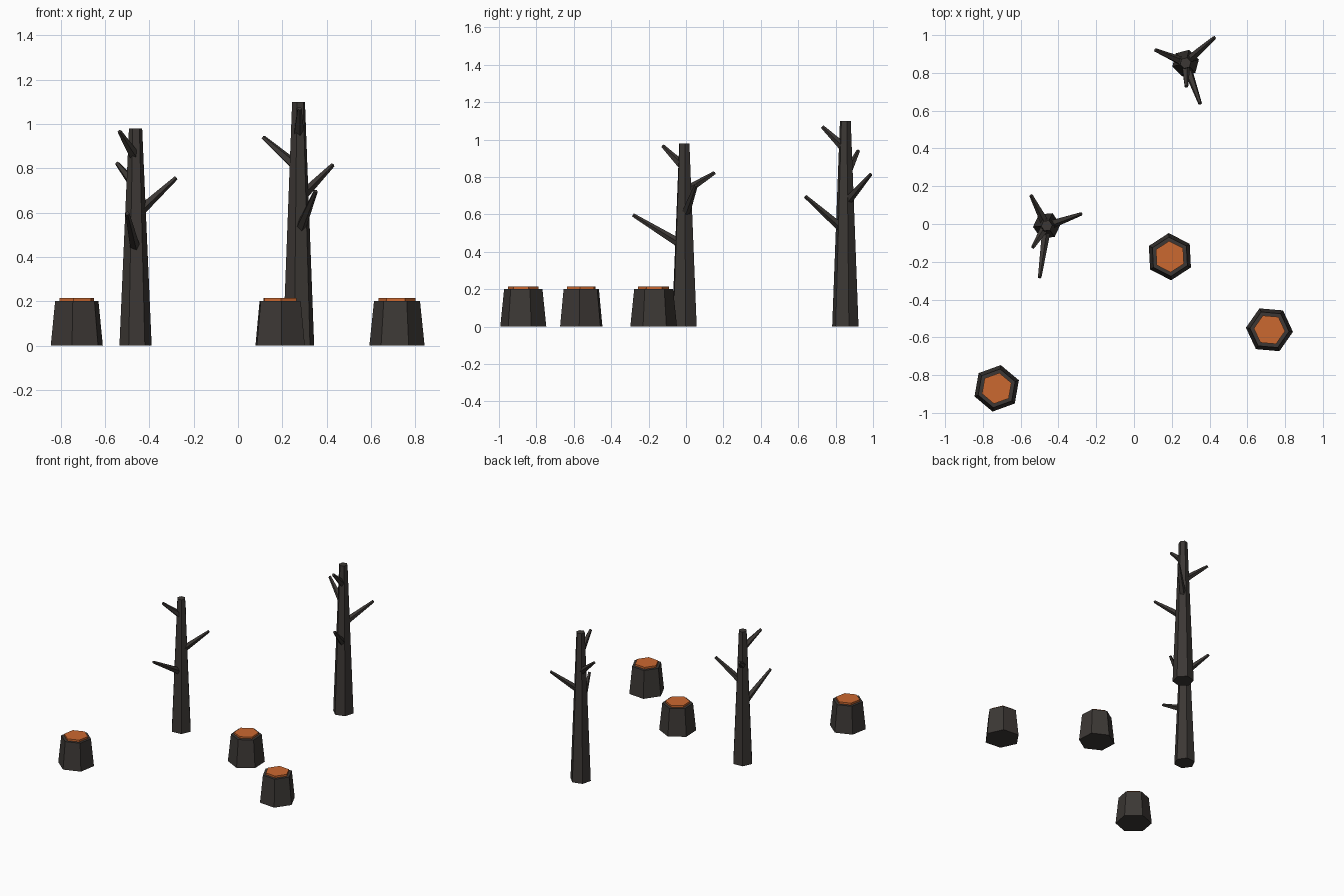
import bpy, bmesh
from math import radians
from mathutils import Vector, Matrix

if "Cube" in bpy.data.objects:
    bpy.data.objects.remove(bpy.data.objects["Cube"])


def material(name, rgb):
    m = bpy.data.materials.new(name)
    m.diffuse_color = (*rgb, 1)
    m.use_nodes = True
    m.node_tree.nodes["Principled BSDF"].inputs["Base Color"].default_value = m.diffuse_color
    return m


BARK = material("charred_bark", (0.045, 0.039, 0.035))
WOOD = material("cut_wood", (0.60, 0.14, 0.03))


def tapered(name, start, end, r1, r2, sides, mat, turn=0):
    """Flat-shaded tapered prism between two points, first corner at angle turn."""
    start, end = Vector(start), Vector(end)
    axis = end - start
    bm = bmesh.new()
    bmesh.ops.create_cone(bm, cap_ends=True, segments=sides,
                          radius1=r1, radius2=r2, depth=axis.length)
    # bring a corner onto +x before turning
    v = bm.verts[:][0].co
    off = Vector((1, 0)).angle_signed(Vector((v.x, v.y)))
    spin = Matrix.Rotation(off + radians(turn), 4, 'Z')
    aim = Vector((0, 0, 1)).rotation_difference(axis).to_matrix().to_4x4()
    bm.transform(Matrix.Translation((start + end) / 2) @ aim @ spin)
    mesh = bpy.data.meshes.new(name)
    bm.to_mesh(mesh)
    bm.free()
    mesh.materials.append(mat)
    ob = bpy.data.objects.new(name, mesh)
    bpy.context.collection.objects.link(ob)
    return ob


# Stumps with raised cut faces: x, y, turn
for i, (x, y, turn) in enumerate([(0.19, -0.173, 33), (0.717, -0.56, -5), (-0.727, -0.87, 20)], 1):
    tapered(f"stump_{i}", (x, y, 0), (x, y, 0.202), 0.125, 0.104, 6, BARK, turn)
    tapered(f"stump_cut_face_{i}", (x, y, 0.19), (x, y, 0.216), 0.083, 0.083, 6, WOOD, turn)

# Dead trees: x, y, height, turn, branches as (base z, tip)
trees = [
    (-0.462, -0.009, 0.98, 5, [
        (0.59, (-0.28, 0.054, 0.757)),
        (0.72, (-0.545, 0.152, 0.822)),
        (0.43, (-0.50, -0.283, 0.597)),
        (0.85, (-0.535, -0.124, 0.966))]),
    (0.273, 0.852, 1.10, 15, [
        (0.80, (0.113, 0.921, 0.94)),
        (0.66, (0.427, 0.987, 0.815)),
        (0.51, (0.35, 0.638, 0.697)),
        (0.95, (0.277, 0.728, 1.07))]),
]
for i, (x, y, h, turn, branches) in enumerate(trees, 1):
    tapered(f"tree_trunk_{i}", (x, y, 0), (x, y, h), 0.073, 0.030, 6, BARK, turn)
    for j, (z, tip) in enumerate(branches, 1):
        tapered(f"tree_{i}_branch_{j}", (x, y, z), tip, 0.026, 0.010, 5, BARK)
